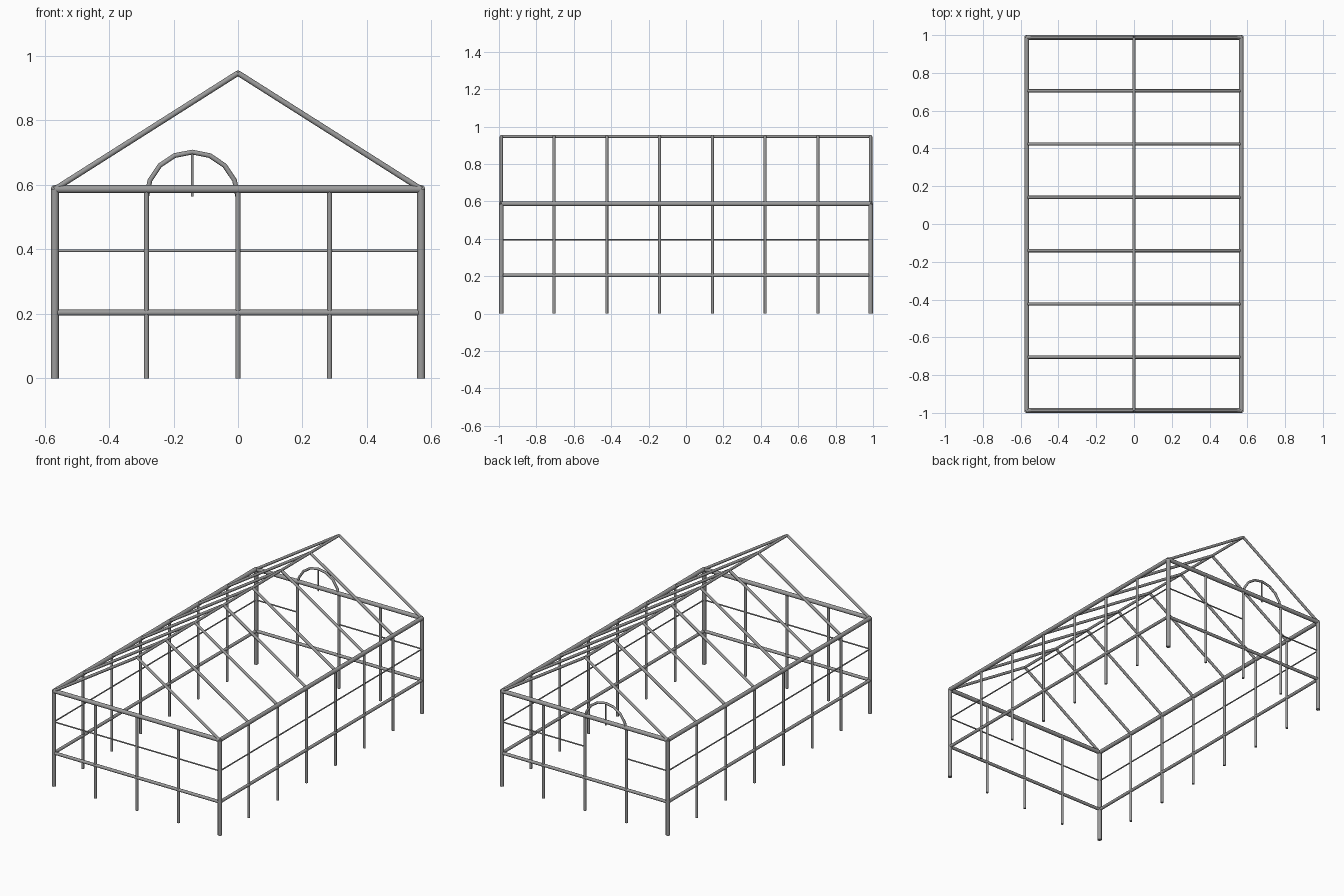
import bpy, bmesh
from math import sin, cos, pi, radians
from mathutils import Vector

cube = bpy.data.objects.get("Cube")
if cube:
    bpy.data.objects.remove(cube, do_unlink=True)

steel = bpy.data.materials.new("grey_steel")
steel.use_nodes = True
GREY = (0.33, 0.33, 0.33, 1)
steel.diffuse_color = GREY
steel.node_tree.nodes["Principled BSDF"].inputs["Base Color"].default_value = GREY

# Main frame dimensions (tube centre lines)
X, Y = 0.568, 0.9875
EAVE, RIDGE, SILL, MID = 0.587, 0.947, 0.204, 0.396
R_BEAM, R_POST, R_RAIL = 0.0125, 0.008, 0.004
BAYS = 7
ys = [-Y + 2 * Y * i / BAYS for i in range(BAYS + 1)]
inner_xs = [-X / 2, 0, X / 2]


def finish(obj):
    """Link an object, give it the steel colour and smooth its round sides."""
    bpy.context.collection.objects.link(obj)
    obj.data.materials.append(steel)
    bpy.ops.object.select_all(action='DESELECT')
    obj.select_set(True)
    bpy.context.view_layer.objects.active = obj
    bpy.ops.object.shade_smooth_by_angle(angle=radians(50))


def tubes(name, radius, segments):
    """One object of straight round tubes, one per (start, end) pair."""
    bm = bmesh.new()
    for a, b in segments:
        a, b = Vector(a), Vector(b)
        axis = b - a
        made = bmesh.ops.create_cone(bm, cap_ends=True, segments=12, radius1=radius,
                                     radius2=radius, depth=axis.length)
        turn = axis.to_track_quat('Z', 'Y').to_matrix()
        bmesh.ops.rotate(bm, verts=made["verts"], cent=(0, 0, 0), matrix=turn)
        bmesh.ops.translate(bm, verts=made["verts"], vec=(a + b) / 2)
    mesh = bpy.data.meshes.new(name)
    bm.to_mesh(mesh)
    bm.free()
    finish(bpy.data.objects.new(name, mesh))


def ring(z):
    """Four tubes around the building at one height."""
    return ([((-X, y, z), (X, y, z)) for y in (-Y, Y)]
            + [((x, -Y, z), (x, Y, z)) for x in (-X, X)])


# Posts
tubes("corner_posts", R_BEAM, [((x, y, 0), (x, y, EAVE)) for x in (-X, X) for y in (-Y, Y)])
tubes("side_posts", R_POST, [((x, y, 0), (x, y, EAVE)) for x in (-X, X) for y in ys[1:-1]])
tubes("end_posts", R_POST, [((x, y, 0), (x, y, EAVE)) for x in inner_xs for y in (-Y, Y)])

# Horizontal beams and rails
tubes("eave_beams", R_BEAM, ring(EAVE))
tubes("lower_rails", 0.0095, ring(SILL))
tubes("middle_rails", R_RAIL, [
    ((-X, -Y, MID), (X, -Y, MID)),
    ((-X, -Y, MID), (-X, Y, MID)),
    ((X, -Y, MID), (X, Y, MID)),
    # The back rail stops on both sides of the doorway
    ((-X, Y, MID), (-X / 2, Y, MID)),
    ((0, Y, MID), (X, Y, MID))])

# Roof
tubes("ridge_beam", R_POST, [((0, -Y, RIDGE), (0, Y, RIDGE))])
tubes("rafters", 0.0085, [((x, y, EAVE), (0, y, RIDGE)) for x in (-X, X) for y in ys])

# Arch above the back doorway, with its thin upright
ARCH_R, ARCH_Z = X / 4, 0.56
curve = bpy.data.curves.new("door_arch", 'CURVE')
curve.dimensions = '3D'
curve.bevel_depth = 0.0075
curve.bevel_resolution = 2
curve.use_fill_caps = True
spline = curve.splines.new('POLY')
spline.points.add(8)
for i, p in enumerate(spline.points):
    t = pi * i / 8
    p.co = (-X / 4 + ARCH_R * cos(t), Y, ARCH_Z + ARCH_R * sin(t), 1)
temp = bpy.data.objects.new("arch_path", curve)
bpy.context.collection.objects.link(temp)
arch_mesh = bpy.data.meshes.new_from_object(
    temp.evaluated_get(bpy.context.evaluated_depsgraph_get()))
bpy.data.objects.remove(temp, do_unlink=True)
arch_mesh.materials.clear()
finish(bpy.data.objects.new("door_arch", arch_mesh))
tubes("arch_upright", R_RAIL, [((-X / 4, Y, ARCH_Z + 0.005), (-X / 4, Y, ARCH_Z + ARCH_R))])
